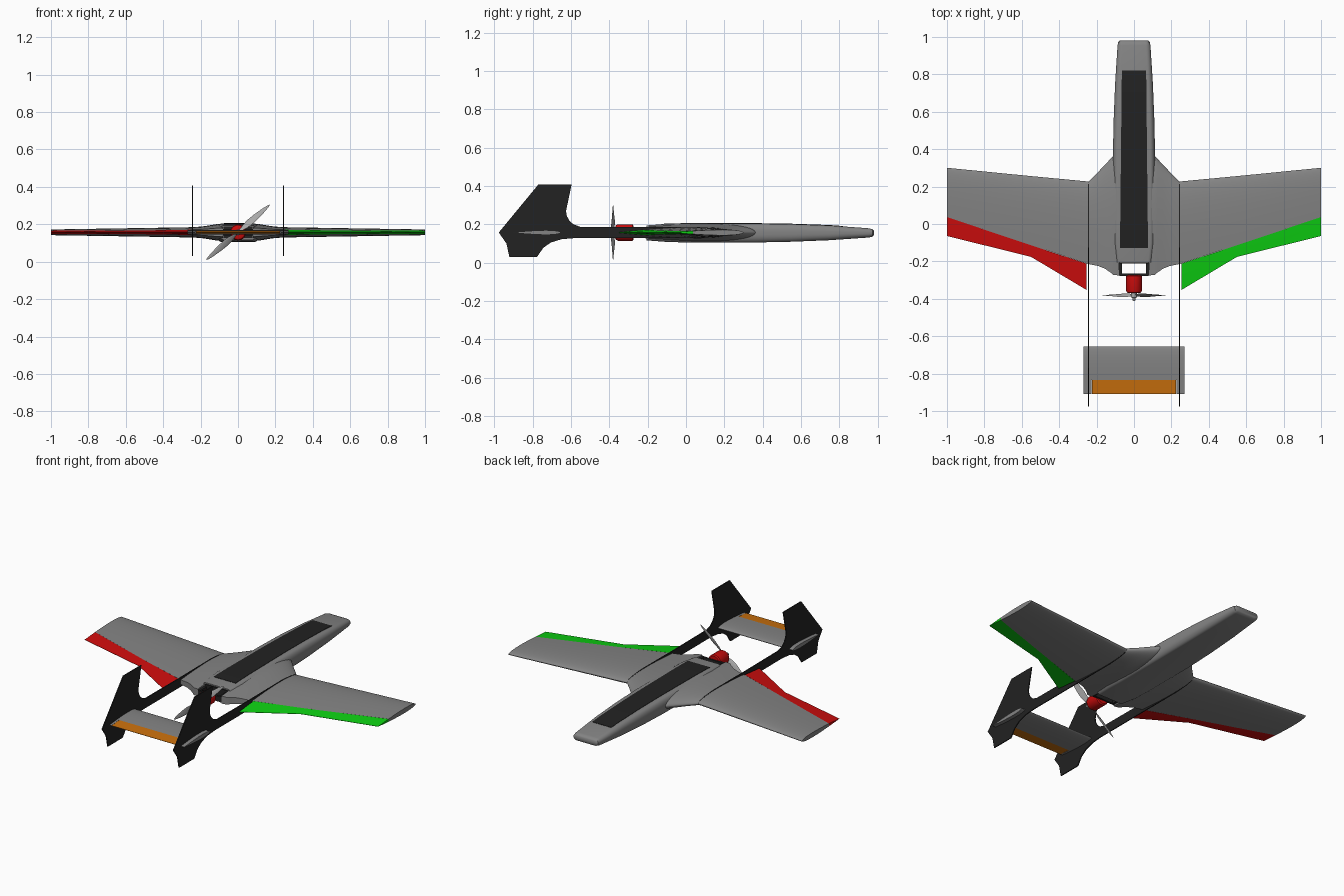
import bpy, bmesh, math
from mathutils import Matrix, Vector

if "Cube" in bpy.data.objects:
    bpy.data.objects.remove(bpy.data.objects["Cube"])

ZC = 0.157  # height of the wing plane


def material(name, rgb):
    m = bpy.data.materials.new(name)
    m.diffuse_color = (*rgb, 1)
    m.use_nodes = True
    m.node_tree.nodes["Principled BSDF"].inputs["Base Color"].default_value = m.diffuse_color
    return m


GREY = material("grey", (0.23, 0.23, 0.23))
BLACK = material("black", (0.016, 0.016, 0.016))
RED = material("red", (0.62, 0.004, 0.004))
GREEN = material("green", (0.004, 0.62, 0.006))
ORANGE = material("orange", (0.58, 0.16, 0.004))
SILVER = material("light grey", (0.4, 0.4, 0.4))


def finish(name, bm, mat, angle=32):
    bmesh.ops.recalc_face_normals(bm, faces=bm.faces[:])
    me = bpy.data.meshes.new(name)
    bm.to_mesh(me)
    bm.free()
    me.materials.append(mat)
    me.shade_smooth()
    me.set_sharp_from_angle(angle=math.radians(angle))
    ob = bpy.data.objects.new(name, me)
    bpy.context.collection.objects.link(ob)
    return ob


def loft(name, rings, mat, angle=32):
    """Skin a list of equal-length point rings and cap both ends."""
    bm = bmesh.new()
    vs = [[bm.verts.new(p) for p in r] for r in rings]
    n = len(rings[0])
    for a, b in zip(vs, vs[1:]):
        for i in range(n):
            j = (i + 1) % n
            bm.faces.new((a[i], a[j], b[j], b[i]))
    bm.faces.new(vs[0])
    bm.faces.new(vs[-1])
    return finish(name, bm, mat, angle)


def box(name, lo, hi, mat):
    rings = [[(lo[0], y, lo[2]), (hi[0], y, lo[2]), (hi[0], y, hi[2]), (lo[0], y, hi[2])]
             for y in (lo[1], hi[1])]
    return loft(name, rings, mat)


def turned(name, profile, mat, z=ZC, n=32):
    """Solid of revolution about the propeller axis from (y, radius) points."""
    rings = [[(r * math.cos(2 * math.pi * k / n), y, z + r * math.sin(2 * math.pi * k / n))
              for k in range(n)] for y, r in profile]
    return loft(name, rings, mat)


def foil(x, y0, y1, thick, f0=0.0, f1=1.0, n=14):
    """Part of a symmetric wing section, chord fractions f0..f1 mapped to y0..y1."""
    up, low = [], []
    for i in range(n + 1):
        u = i / n
        u = u * u if f0 == 0 else u
        f = f0 + (f1 - f0) * u
        h = 5 * thick * (0.2969 * math.sqrt(f) - 0.126 * f - 0.3516 * f**2
                         + 0.2843 * f**3 - 0.1015 * f**4)
        y = y0 + (y1 - y0) * u
        up.append((x, y, ZC + max(h, 0.0008)))
        low.append((x, y, ZC - max(h, 0.0008)))
    return up + low[::-1]


# Fuselage: rounded-box sections (y, half width, bottom, top)
BODY = [(0.98, 0.076, 0.144, 0.166), (0.974, 0.084, 0.136, 0.174), (0.955, 0.088, 0.131, 0.179),
        (0.75, 0.101, 0.117, 0.194), (0.55, 0.109, 0.109, 0.201), (0.36, 0.113, 0.105, 0.204),
        (0.0, 0.113, 0.105, 0.204), (-0.1, 0.112, 0.108, 0.202), (-0.205, 0.1, 0.116, 0.194)]


def body_ring(y, w, z0, z1):
    rx, rz = 0.026, (z1 - z0) * 0.42
    ring = []
    for q, (sx, sz) in enumerate([(1, 1), (-1, 1), (-1, -1), (1, -1)]):
        cx = sx * (w - rx)
        cz = z1 - rz if sz > 0 else z0 + rz
        for k in range(7):
            a = math.pi / 2 * (q + k / 6)
            ring.append((cx + rx * math.cos(a), y, cz + rz * math.sin(a)))
    return ring


loft("fuselage", [body_ring(*s) for s in BODY], GREY, 40)


def body_top(y):
    for a, b in zip(BODY, BODY[1:]):
        if b[0] <= y <= a[0]:
            t = (y - b[0]) / (a[0] - b[0])
            return b[3] + t * (a[3] - b[3])


# Dark hatch lying on the fuselage top
hatch = []
for y in (0.82, 0.75, 0.55, 0.36, 0.0, -0.1, -0.128):
    w = 0.075 - 0.01 * (y + 0.128) / 0.948
    z = body_top(y)
    hatch.append([(-w, y, z - 0.005), (w, y, z - 0.005), (w, y, z + 0.002), (-w, y, z + 0.002)])
loft("hatch", hatch, BLACK)

# Boom and fin outline in (y, z)
FIN = [(-0.771, 0.407), (-0.597, 0.407), (-0.626, 0.27), (-0.622, 0.243), (-0.609, 0.22),
       (-0.588, 0.2), (-0.553, 0.187), (-0.22, 0.185), (0.08, 0.187), (0.16, 0.181),
       (0.21, 0.172), (0.227, 0.157), (0.21, 0.142), (0.16, 0.133), (0.08, 0.127),
       (-0.22, 0.128), (-0.58, 0.128), (-0.65, 0.122), (-0.705, 0.105), (-0.745, 0.077),
       (-0.777, 0.03), (-0.922, 0.03), (-0.937, 0.1), (-0.977, 0.157)]

for s, side, colour in ((1, "right", GREEN), (-1, "left", RED)):
    # Thick centre section blending wing into fuselage, leaving a bay for the motor
    centre = [(0.08, 0.36, -0.275, 0.092), (0.112, 0.363, -0.272, 0.088),
              (0.125, 0.349, -0.26, 0.084), (0.155, 0.317, -0.239, 0.074),
              (0.19, 0.28, -0.225, 0.063), (0.243, 0.227, -0.214, 0.055)]
    loft(side + "_wing_root", [foil(s * x, a, b, t, 0, 0.76) for x, a, b, t in centre], GREY, 40)
    # Outer wing panel up to the hinge line
    outer = [(0.243, 0.227, -0.214, 0.055, 0.76), (0.55, 0.256, -0.114, 0.045, 0.81),
             (0.985, 0.299, 0.032, 0.031, 0.72), (1.0, 0.3, 0.037, 0.029, 0.72)]
    loft(side + "_wing", [foil(s * x, a, b, t, 0, f) for x, a, b, t, f in outer], GREY)
    # Coloured aileron
    flap = [(0.253, -0.212, -0.353, 0.055, 0.76), (0.55, -0.114, -0.176, 0.045, 0.81),
            (1.0, 0.037, -0.064, 0.029, 0.72)]
    loft(side + "_aileron", [foil(s * x, a, b, t, f, 1, 4) for x, a, b, t, f in flap], colour)
    # Flat boom with fin
    loft(side + "_boom_and_fin",
         [[(s * 0.243 + d, y, z) for y, z in FIN] for d in (-0.003, 0.003)], BLACK)
    # Stabilizer tip beside the elevator
    loft(side + "_stabilizer_tip",
         [foil(s * x, -0.835, -0.908, 0.024, 0.71, 1, 4) for x in (0.226, 0.27)], GREY)
    # Motor mount rail
    box(side + "_mount_rail", (s * 0.073 - 0.008, -0.275, ZC - 0.018),
        (s * 0.073 + 0.008, -0.2, ZC + 0.018), BLACK)

# Horizontal tail
loft("stabilizer", [foil(x, -0.655, -0.835, 0.024, 0, 0.71) for x in (-0.27, 0.27)], GREY)
loft("elevator", [foil(x, -0.835, -0.908, 0.024, 0.71, 1, 4) for x in (-0.225, 0.225)], ORANGE)

# Motor mount and motor
box("mount_bulkhead", (-0.078, -0.212, ZC - 0.03), (0.078, -0.2, ZC + 0.03), BLACK)
box("mount_crossbar", (-0.078, -0.277, ZC - 0.016), (0.078, -0.264, ZC + 0.016), BLACK)
turned("motor", [(-0.274, 0.036), (-0.279, 0.043), (-0.355, 0.043), (-0.366, 0.038),
                 (-0.37, 0.028)], RED)
turned("propeller_hub", [(-0.368, 0.016), (-0.392, 0.016), (-0.396, 0.009), (-0.407, 0.008),
                         (-0.411, 0.003)], SILVER)

# Twisted two-blade propeller (radius, chord, pitch in degrees)
BLADE = [(0.0, 0.016, 42), (0.025, 0.02, 42), (0.05, 0.034, 36), (0.085, 0.039, 28),
         (0.13, 0.033, 20), (0.18, 0.022, 14), (0.21, 0.012, 11), (0.224, 0.003, 10)]
for i in range(2):
    turn = Matrix.Rotation(math.radians(-41) + i * math.pi, 3, 'Y')
    rings = []
    for r, c, p in BLADE:
        ring = []
        for k in range(12):
            a = 2 * math.pi * k / 12
            u, v = c / 2 * math.cos(a), c * 0.07 * math.sin(a)
            q = math.radians(p)
            pt = Vector((r, u * math.sin(q) + v * math.cos(q), u * math.cos(q) - v * math.sin(q)))
            ring.append(turn @ pt + Vector((0, -0.381, ZC)))
        rings.append(ring)
    loft("propeller_blade_%d" % (i + 1), rings, SILVER, 50)
